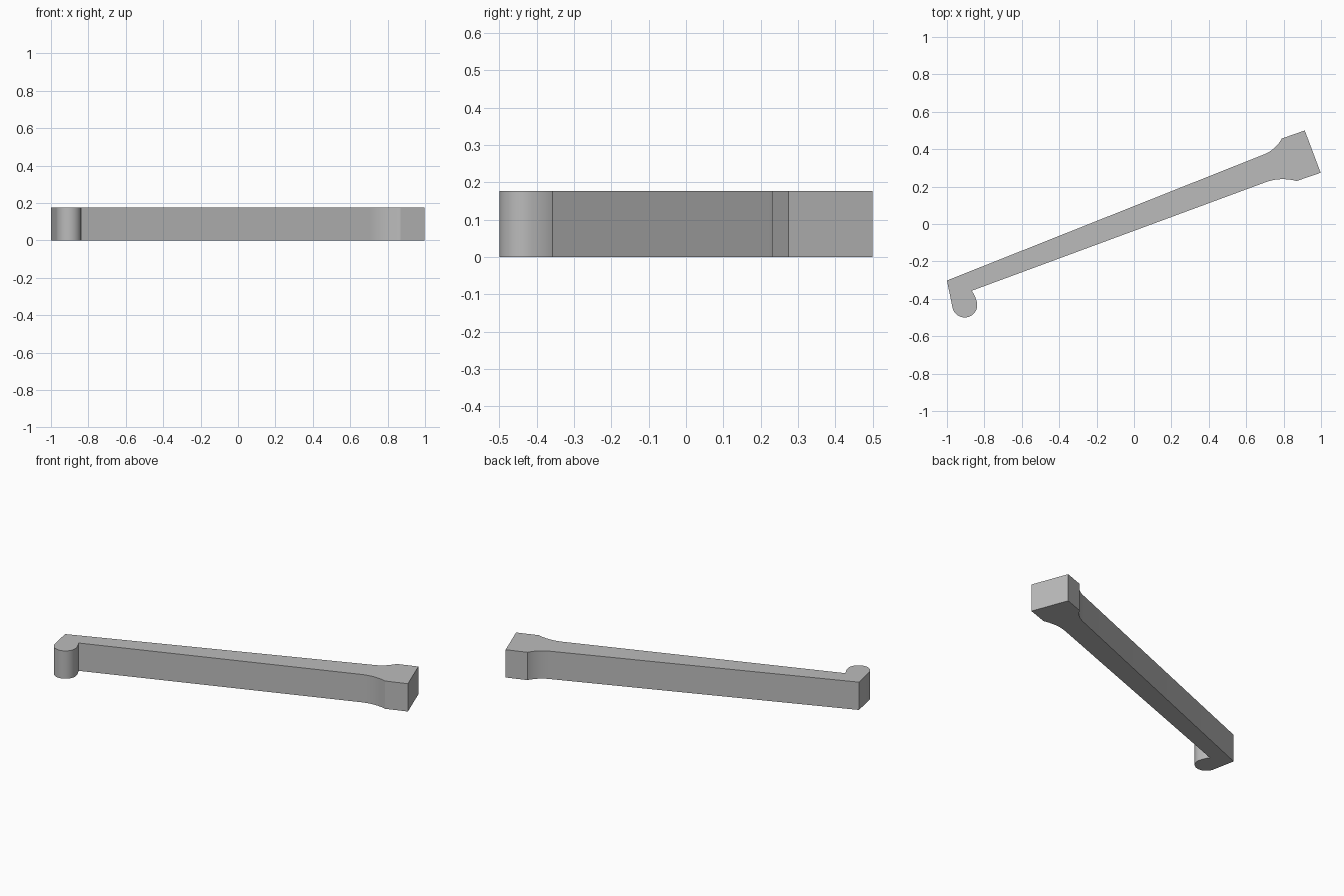
import bpy, bmesh
from math import cos, sin, radians
from mathutils import Vector

HEIGHT = 0.176

if "Cube" in bpy.data.objects:
    bpy.data.objects.remove(bpy.data.objects["Cube"], do_unlink=True)


def arc(center, radius, start, end, steps=24):
    """Points along a circular arc, angles in degrees."""
    angles = [radians(start + (end - start) * i / steps) for i in range(steps + 1)]
    return [Vector((center[0] + radius * cos(a), center[1] + radius * sin(a))) for a in angles]


def fillet(start, control, end, steps=10):
    """Points along a quadratic curve."""
    a, b, c = Vector(start), Vector(control), Vector(end)
    ts = [i / steps for i in range(steps + 1)]
    return [a * (1 - t) ** 2 + b * 2 * t * (1 - t) + c * t * t for t in ts]


# Outline, counter-clockwise: outer corner, rounded hook, beam, flared end block
outline = [Vector((-1.0, -0.302))]
outline += arc((-0.905, -0.433), 0.067, 192, 378)
outline += fillet((-0.846, -0.398), (-0.855, -0.374), (-0.868, -0.357), 4)
outline += fillet((0.70, 0.222), (0.78, 0.253), (0.87, 0.23))
outline += [Vector((0.998, 0.274)), Vector((0.913, 0.50))]
outline += fillet((0.79, 0.457), (0.762, 0.402), (0.70, 0.374))

# Extrude the outline upward
bm = bmesh.new()
base = bm.faces.new([bm.verts.new((p.x, p.y, 0)) for p in outline])
top = bmesh.ops.extrude_face_region(bm, geom=[base], use_keep_orig=True)
bmesh.ops.translate(bm, vec=(0, 0, HEIGHT),
                    verts=[g for g in top["geom"] if isinstance(g, bmesh.types.BMVert)])
bmesh.ops.recalc_face_normals(bm, faces=bm.faces)
mesh = bpy.data.meshes.new("hooked_lever")
bm.to_mesh(mesh)
bm.free()
lever = bpy.data.objects.new("hooked_lever", mesh)
bpy.context.collection.objects.link(lever)

# Plain grey material
grey = bpy.data.materials.new("light_grey")
grey.use_nodes = True
color = (0.5, 0.5, 0.5, 1)
grey.diffuse_color = color
grey.node_tree.nodes["Principled BSDF"].inputs["Base Color"].default_value = color
mesh.materials.append(grey)

# Smooth curved walls, sharp corners
bpy.ops.object.select_all(action="DESELECT")
lever.select_set(True)
bpy.context.view_layer.objects.active = lever
bpy.ops.object.shade_smooth_by_angle(angle=radians(25))
